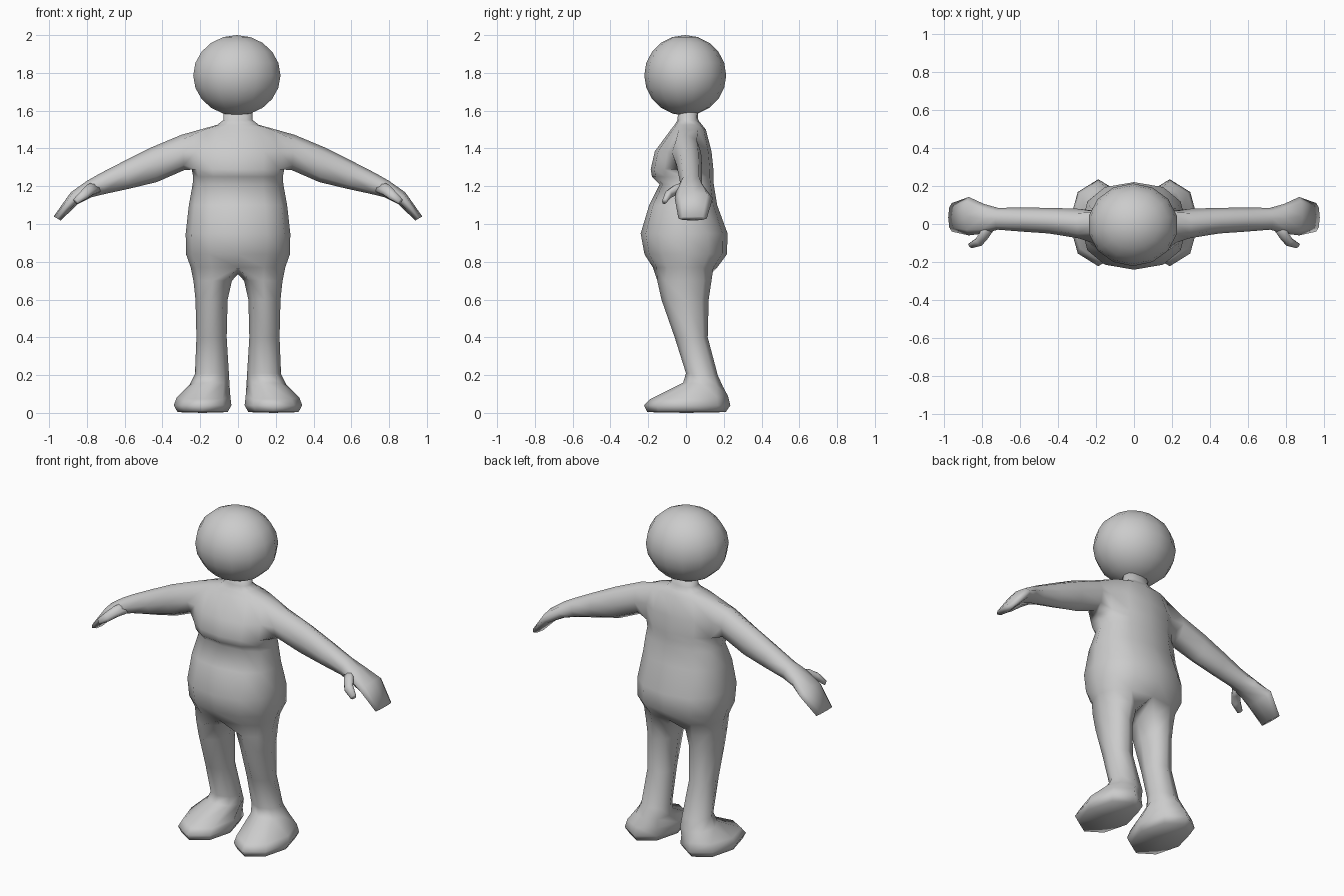
import bpy, bmesh
from math import sin, cos, pi, radians
from mathutils import Vector

if "Cube" in bpy.data.objects:
    bpy.data.objects.remove(bpy.data.objects["Cube"])

bm = bmesh.new()


def signed_pow(v, p):
    return (abs(v) ** p) * (1 if v > 0 else -1)


def octagon(bm, c, u, v):
    """Eight-sided ring around c, spanned by half-axes u and v."""
    c, u, v = Vector(c), Vector(u), Vector(v)
    angles = [radians(-135 + 45 * i) for i in range(8)]
    return [bm.verts.new(c + u * cos(a) + v * sin(a)) for a in angles]


def bridge(bm, a, b, skip=()):
    n = len(a)
    for i in range(n):
        if i not in skip:
            j = (i + 1) % n
            bm.faces.new((a[i], a[j], b[j], b[i]))


def finish(bm, name):
    bmesh.ops.recalc_face_normals(bm, faces=bm.faces)
    mesh = bpy.data.meshes.new(name)
    bm.to_mesh(mesh)
    bm.free()
    mesh.shade_smooth()
    obj = bpy.data.objects.new(name, mesh)
    bpy.context.collection.objects.link(obj)
    return obj


# Torso: twelve-sided rings of (height, half width, front y, back y)
torso = [
    (1.62, .075, -.04, .06), (1.55, .078, -.045, .065),
    (1.525, .11, -.06, .085), (1.50, .20, -.08, .105),
    (1.385, .25, -.165, .135), (1.29, .245, -.187, .145),
    (1.25, .237, -.18, .145), (1.21, .24, -.14, .147),
    (1.10, .26, -.195, .165), (.95, .277, -.24, .22),
    (.84, .275, -.22, .217), (.77, .25, -.175, .165)]
rings = []
for z, w, yf, yb in torso:
    ring = []
    for k in range(12):
        c, s = cos(k * pi / 6), sin(k * pi / 6)
        c, s = (0 if abs(q) < 1e-6 else signed_pow(q, .85) for q in (c, s))
        ring.append(bm.verts.new((w * c, (yf + yb) / 2 + (yb - yf) / 2 * s, z)))
    rings.append(ring)
for r in range(len(rings) - 1):
    # leave shoulder sockets open on both sides
    bridge(bm, rings[r], rings[r + 1], (11, 0, 5, 6) if r in (3, 4) else ())
bm.faces.new(rings[0])
crotch = bm.verts.new((0, 0, .735))

# Arm rings: top x, top z, bottom x, bottom z, front y, back y
arm = [(.30, 1.472, .285, 1.285, -.075, .08), (.46, 1.405, .43, 1.222, -.05, .085),
       (.60, 1.335, .575, 1.187, -.04, .086), (.73, 1.268, .70, 1.16, -.03, .085),
       (.80, 1.228, .775, 1.142, -.05, .105), (.885, 1.168, .85, 1.105, -.06, .142),
       (.976, 1.04, .938, 1.018, -.04, .11)]
# Leg and foot rings: inner x, outer x, front y, back y, front z, back z
leg = [(.032, .236, -.152, .135, .70, .70), (.055, .225, -.13, .12, .60, .60),
       (.06, .22, -.06, .115, .40, .40), (.048, .228, 0, .168, .21, .20),
       (.045, .255, -.015, .195, .16, .14), (.04, .325, -.19, .222, .073, .09),
       (.035, .34, -.222, .235, .04, .04), (.055, .32, -.205, .21, .004, .004)]

for s in (1, -1):
    col = lambda r, k: rings[r][(k if s > 0 else 6 - k) % 12]
    # Arm grows out of the shoulder socket
    prev = [col(5, -1), col(5, 0), col(5, 1), col(4, 1),
            col(3, 1), col(3, 0), col(3, -1), col(4, -1)]
    for xt, zt, xb, zb, yf, yb in arm:
        new = octagon(bm, (s * (xt + xb) / 2, (yf + yb) / 2, (zt + zb) / 2),
                      (0, (yb - yf) / 2, 0), (s * (xt - xb) / 2, 0, (zt - zb) / 2))
        bridge(bm, prev, new)
        prev = new
    bm.faces.new(prev)
    # Leg grows out of half of the hip ring
    prev = [col(-1, k) for k in range(-3, 4)] + [crotch]
    for xi, xo, yf, yb, zf, zb in leg:
        new = octagon(bm, (s * (xi + xo) / 2, (yf + yb) / 2, (zf + zb) / 2),
                      (s * (xo - xi) / 2, 0, 0), (0, (yb - yf) / 2, (zb - zf) / 2))
        bridge(bm, prev, new)
        prev = new
    # sole
    center = sum((v.co for v in prev), Vector()) / 8
    mid = bm.verts.new((center.x, center.y, 0))
    for i in range(8):
        bm.faces.new((prev[i], prev[(i + 1) % 8], mid))
finish(bm, "body")

# Thumbs: short tapered tubes curling forward from the wrist
thumb = [(.75, .0, 1.195, .03), (.785, -.055, 1.18, .028),
         (.815, -.095, 1.155, .024), (.86, -.115, 1.12, .015)]
for s, side in ((1, "left"), (-1, "right")):
    bm = bmesh.new()
    prev = None
    for x, y, z, r in thumb:
        new = octagon(bm, (s * x, y, z), (s * r * .6, r * .8, 0), (s * r * .5, 0, r))
        if prev:
            bridge(bm, prev, new)
        else:
            bm.faces.new(new)
        prev = new
    bm.faces.new(prev)
    finish(bm, side + "_thumb")

# Head: coarse, slightly squashed ball
bm = bmesh.new()
bmesh.ops.create_uvsphere(bm, u_segments=14, v_segments=10, radius=1)
for v in bm.verts:
    v.co = Vector((v.co.x * .237 - .006, v.co.y * .217 - .004, v.co.z * .213 + 1.787))
finish(bm, "head")
